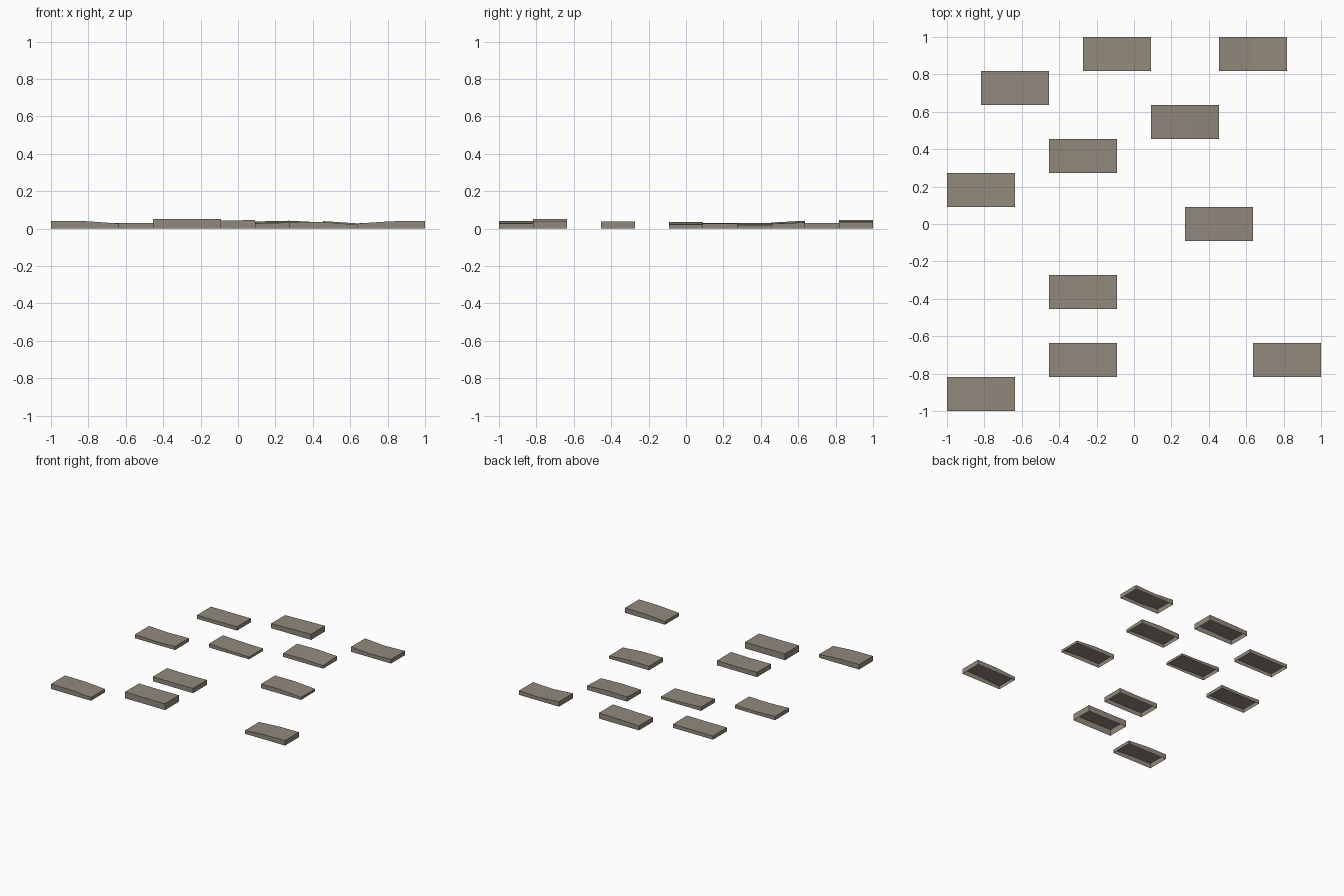
import bpy, bmesh

if "Cube" in bpy.data.objects:
    bpy.data.objects.remove(bpy.data.objects["Cube"])

CELL = 2 / 11  # the stones sit on an 11 x 11 grid, each two cells wide

stone = bpy.data.materials.new("warm grey stone")
stone.diffuse_color = (0.285, 0.25, 0.202, 1)
stone.use_nodes = True
stone.node_tree.nodes["Principled BSDF"].inputs["Base Color"].default_value = stone.diffuse_color


def paving_stone(name, col, row, front, back=None):
    """Open-bottomed slab whose top follows three heights along each long edge."""
    heights = (front, back or front)
    bm = bmesh.new()
    top = [[bm.verts.new((-1 + (col + i) * CELL, -1 + (row + j) * CELL, heights[j][i]))
            for i in range(3)] for j in range(2)]
    # uneven top, two quads
    for i in range(2):
        bm.faces.new((top[0][i], top[0][i + 1], top[1][i + 1], top[1][i]))
    # skirt walls down to the ground
    rim = top[0] + top[1][::-1]
    base = [bm.verts.new((v.co.x, v.co.y, 0)) for v in rim]
    for k in range(6):
        n = (k + 1) % 6
        bm.faces.new((base[k], base[n], rim[n], rim[k]))
    mesh = bpy.data.meshes.new(name)
    bm.to_mesh(mesh)
    bm.free()
    mesh.materials.append(stone)
    bpy.context.collection.objects.link(bpy.data.objects.new(name, mesh))


# column, row, heights left / middle / right (front edge, optional back edge)
stones = [
    (0, 0, (.041, .040, .027)),
    (3, 1, (.052, .051, .052)),
    (9, 1, (.027, .039, .041)),
    (3, 3, (.039, .036, .039)),
    (7, 5, (.034, .035, .021)),
    (0, 6, (.031, .024, .028)),
    (3, 7, (.031, .023, .020)),
    (6, 8, (.028, .032, .025), (.038, .042, .033)),
    (1, 9, (.030, .030, .031)),
    (4, 10, (.037, .042, .046)),
    (8, 10, (.040, .028, .035)),
]
for n, s in enumerate(stones, 1):
    paving_stone(f"paving_stone_{n}", *s)
